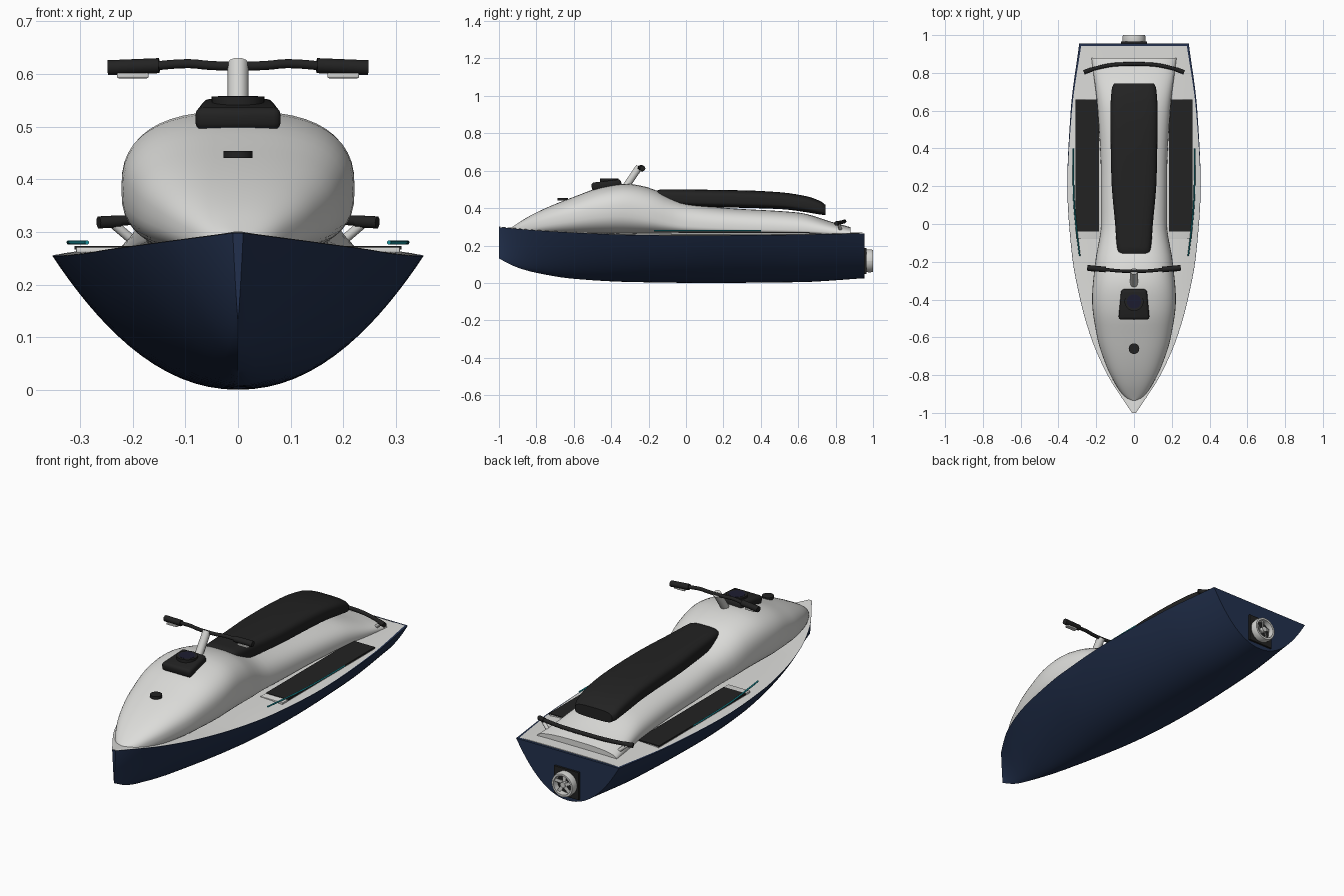
import bpy, bmesh, math
from mathutils import Vector

cube = bpy.data.objects.get("Cube")
if cube:
    bpy.data.objects.remove(cube)


def material(name, *rgb):
    m = bpy.data.materials.new(name)
    m.use_nodes = True
    m.diffuse_color = (*rgb, 1)
    m.node_tree.nodes["Principled BSDF"].inputs["Base Color"].default_value = (*rgb, 1)
    return m


navy = material("navy", .016, .03, .075)
white = material("off_white", .72, .72, .7)
black = material("soft_black", .016, .016, .016)
metal = material("light_metal", .65, .65, .63)
teal = material("teal", .01, .27, .32)
glass = material("dark_glass", .012, .012, .03)


def finish(obj, mat, angle=35):
    obj.data.materials.clear()
    obj.data.materials.append(mat)
    bpy.ops.object.select_all(action="DESELECT")
    obj.select_set(True)
    bpy.context.view_layer.objects.active = obj
    bpy.ops.object.shade_smooth_by_angle(angle=math.radians(angle))
    return obj


def from_bmesh(name, bm, mat, angle=35):
    bmesh.ops.recalc_face_normals(bm, faces=bm.faces)
    mesh = bpy.data.meshes.new(name)
    bm.to_mesh(mesh)
    bm.free()
    obj = bpy.data.objects.new(name, mesh)
    bpy.context.collection.objects.link(obj)
    return finish(obj, mat, angle)


def loft(name, rings, mat, angle=35, caps=True):
    """Skin closed rings of points, with flat ends."""
    bm = bmesh.new()
    loops = [[bm.verts.new(p) for p in ring] for ring in rings]
    for a, b in zip(loops, loops[1:]):
        for i in range(len(a)):
            bm.faces.new((a[i - 1], a[i], b[i], b[i - 1]))
    if caps:
        bm.faces.new(loops[0])
        bm.faces.new(loops[-1])
    return from_bmesh(name, bm, mat, angle)


def curve_at(keys, y):
    """Smooth interpolation through (position, value) keys without overshoot."""
    xs, vs = zip(*keys)
    d = [(vs[i + 1] - vs[i]) / (xs[i + 1] - xs[i]) for i in range(len(xs) - 1)]
    tan = [d[0]] + [2 * a * b / (a + b) if a * b > 0 else 0 for a, b in zip(d, d[1:])] + [d[-1]]
    y = min(max(y, xs[0]), xs[-1])
    i = max(k for k in range(len(d)) if xs[k] <= y)
    h = xs[i + 1] - xs[i]
    t = (y - xs[i]) / h
    s = t * t * (3 - 2 * t)
    return (vs[i] * (1 - s) + vs[i + 1] * s
            + h * (tan[i] * t * (1 - t) ** 2 - tan[i + 1] * t * t * (1 - t)))


def stations(start, end, n):
    return [start + (end - start) * (1 - math.cos(math.pi * i / n)) / 2 for i in range(n + 1)]


def oval(y, w, bottom, middle, top, power, n=48):
    """Superellipse section with its widest point at the middle height."""
    ring = []
    for i in range(n):
        c, s = math.cos(math.tau * i / n), math.sin(math.tau * i / n)
        rise = abs(s) ** (2 / power)
        z = middle + rise * ((top - middle) if s > 0 else (bottom - middle))
        ring.append((math.copysign(w * abs(c) ** (2 / power), c), y, z))
    return ring


def box(name, at, size, mat, bevel=0, tilt=0, taper=1):
    bm = bmesh.new()
    bmesh.ops.create_cube(bm, size=1)
    for v in bm.verts:
        if v.co.y > 0:
            v.co.x *= taper
        v.co = Vector(a * b for a, b in zip(v.co, size))
    if bevel:
        bmesh.ops.bevel(bm, geom=bm.edges[:], offset=bevel, segments=3, profile=.5, affect="EDGES")
    obj = from_bmesh(name, bm, mat)
    obj.location = at
    obj.rotation_euler.x = tilt
    return obj


def disc(name, at, radius, depth, mat, turn=0):
    bpy.ops.mesh.primitive_cylinder_add(vertices=32, radius=radius, depth=depth,
                                        location=at, rotation=(turn, 0, 0))
    obj = bpy.context.object
    obj.name = name
    return finish(obj, mat)


def tube(name, points, radius, mat, kind="NURBS"):
    cu = bpy.data.curves.new(name, "CURVE")
    cu.dimensions = "3D"
    cu.bevel_depth, cu.bevel_resolution, cu.use_fill_caps = radius, 3, True
    sp = cu.splines.new(kind)
    sp.points.add(len(points) - 1)
    for p, co in zip(sp.points, points):
        p.co = (*co, 1)
    if kind == "NURBS":
        sp.use_endpoint_u, sp.order_u = True, 3
    obj = bpy.data.objects.new(name, cu)
    bpy.context.collection.objects.link(obj)
    bpy.ops.object.select_all(action="DESELECT")
    obj.select_set(True)
    bpy.context.view_layer.objects.active = obj
    bpy.ops.object.convert(target="MESH")
    return finish(bpy.context.object, mat, 50)


# Hull: rounded V sections from stem to transom
beam = [(-1, .01), (-.9, .078), (-.8, .14), (-.6, .228), (-.4, .285), (-.15, .33), (.2, .353), (.6, .335), (.955, .29)]
sheer = [(-1, .298), (-.8, .281), (-.6, .269), (-.3, .257), (0, .254), (.4, .256), (.955, .265)]
keel = [(-1, .13), (-.9, .082), (-.8, .054), (-.6, .022), (-.3, .005), (.1, 0), (.6, .004), (.955, .025)]
fullness = [(-1, 1.2), (-.5, 1.7), (0, 2.1), (.955, 2.1)]
hull, deck = [], []
for y in stations(-1, .955, 56):
    w, top, low, p = (curve_at(k, y) for k in (beam, sheer, keel, fullness))
    us = [math.sin(math.pi * i / 40) for i in range(-20, 21)]
    hull.append([(w * u, y, low + (top - low) * abs(u) ** p) for u in us])
    # Deck: thin crowned skin just inside the sheer
    wd = w * (.995 - .04 * max(0, y) ** 2)
    crown = max(.268 - top, .002)
    deck.append([(wd * u, min(y, .943), top + .001 + crown * (1 - u ** 4)) for u in us])
loft("hull", hull, navy)
loft("deck", deck[:-1], white)

# Upper body: one flowing shell from nose to tail
body_w = [(-.94, .012), (-.92, .045), (-.85, .097), (-.75, .147), (-.6, .195), (-.4, .222), (-.2, .205),
          (0, .175), (.25, .175), (.6, .192), (.88, .226)]
body_top = [(-.94, .292), (-.85, .35), (-.75, .4), (-.6, .46), (-.45, .512), (-.32, .53), (-.2, .51),
            (-.1, .465), (0, .428), (.2, .402), (.6, .376), (.8, .32), (.88, .298)]
body_mid = [(-.94, .45), (-.4, .48), (0, .3), (.88, .2)]
rings = []
for y in stations(-.94, .88, 64):
    w, top, f = (curve_at(k, y) for k in (body_w, body_top, body_mid))
    rings.append(oval(y, w, .252, .252 + f * (top - .252), top, 2.6))
loft("upper_body", rings, white, 45)

# Saddle
seat_w = [(-.17, .07), (-.15, .086), (0, .1), (.25, .12), (.6, .125), (.72, .117), (.745, .105)]
seat_top = [(-.17, .488), (-.13, .5), (.3, .495), (.5, .485), (.65, .462), (.72, .436), (.745, .418)]
seat_low = [(-.17, .43), (0, .41), (.5, .395), (.745, .362)]
rings = []
for y in stations(-.17, .745, 40):
    w, top, low = (curve_at(k, y) for k in (seat_w, seat_top, seat_low))
    rings.append(oval(y, w, low, low + .4 * (top - low), top, 3.6))
loft("seat", rings, black, 45)

# Instrument pod and nose cap
box("instrument_pod", (0, -.425, .523), (.165, .16, .044), black, .015, .12, .82)
disc("gauge_rim", (0, -.41, .547), .05, .02, black)
disc("gauge_glass", (0, -.41, .556), .038, .004, glass)
disc("nose_cap", (0, -.66, .447), .028, .014, black)

# Steering column and handlebar
tube("steering_column", [(0, -.325, .51), (0, -.25, .62)], .02, metal, "POLY")
half = [(.05, -.25, .615), (.1, -.247, .622), (.16, -.24, .615)]
tube("handlebar", [(-x, y, z) for x, y, z in half[::-1]] + half, .009, black)

# Rear grab rail
tube("grab_rail", [(-.265, .803, .318), (-.17, .84, .326), (0, .85, .33), (.17, .84, .326), (.265, .803, .318)],
     .01, black)

for side, s in (("left", 1), ("right", -1)):
    tube(side + "_grip", [(s * .15, -.241, .616), (s * .247, -.232, .612)], .015, black, "POLY")
    box(side + "_lever", (s * .2, -.24, .597), (.06, .022, .01), metal, .003)
    tube(side + "_rail_strut", [(s * .19, .83, .275), (s * .24, .815, .318)], .009, metal, "POLY")
    tube(side + "_rail_end", [(s * .225, .818, .32), (s * .265, .803, .318)], .012, black, "POLY")
    # Footwell tray, traction mat and accent strip
    box(side + "_foot_tray", (s * .245, .29, .266), (.125, .74, .01), white, .002)
    box(side + "_foot_mat", (s * .248, .31, .27), (.125, .7, .007), black)
    tube(side + "_accent_strip", [(s * .287, -.17, .28), (s * .312, .02, .28), (s * .322, .2, .28),
                                  (s * .322, .4, .28)], .004, teal)

# Jet drive at the transom
box("jet_plate", (0, .957, .118), (.14, .016, .14), black)
profile = [(.06, .96), (.062, .985), (.058, 1), (.048, 1), (.046, .966)]
loft("jet_nozzle", [[(r * math.cos(a), y, .118 + r * math.sin(a)) for r, y in profile]
                    for a in (math.tau * i / 32 for i in range(33))], metal, caps=False)
disc("jet_tunnel", (0, .966, .118), .05, .008, black, math.pi / 2)
disc("impeller_hub", (0, .98, .118), .014, .03, metal, math.pi / 2)
for i in range(5):
    a = math.tau * i / 5
    blade = box("impeller_blade", (.03 * math.sin(a), .982, .118 + .03 * math.cos(a)),
                (.016, .004, .04), metal)
    blade.rotation_euler = (0, a, .5)
